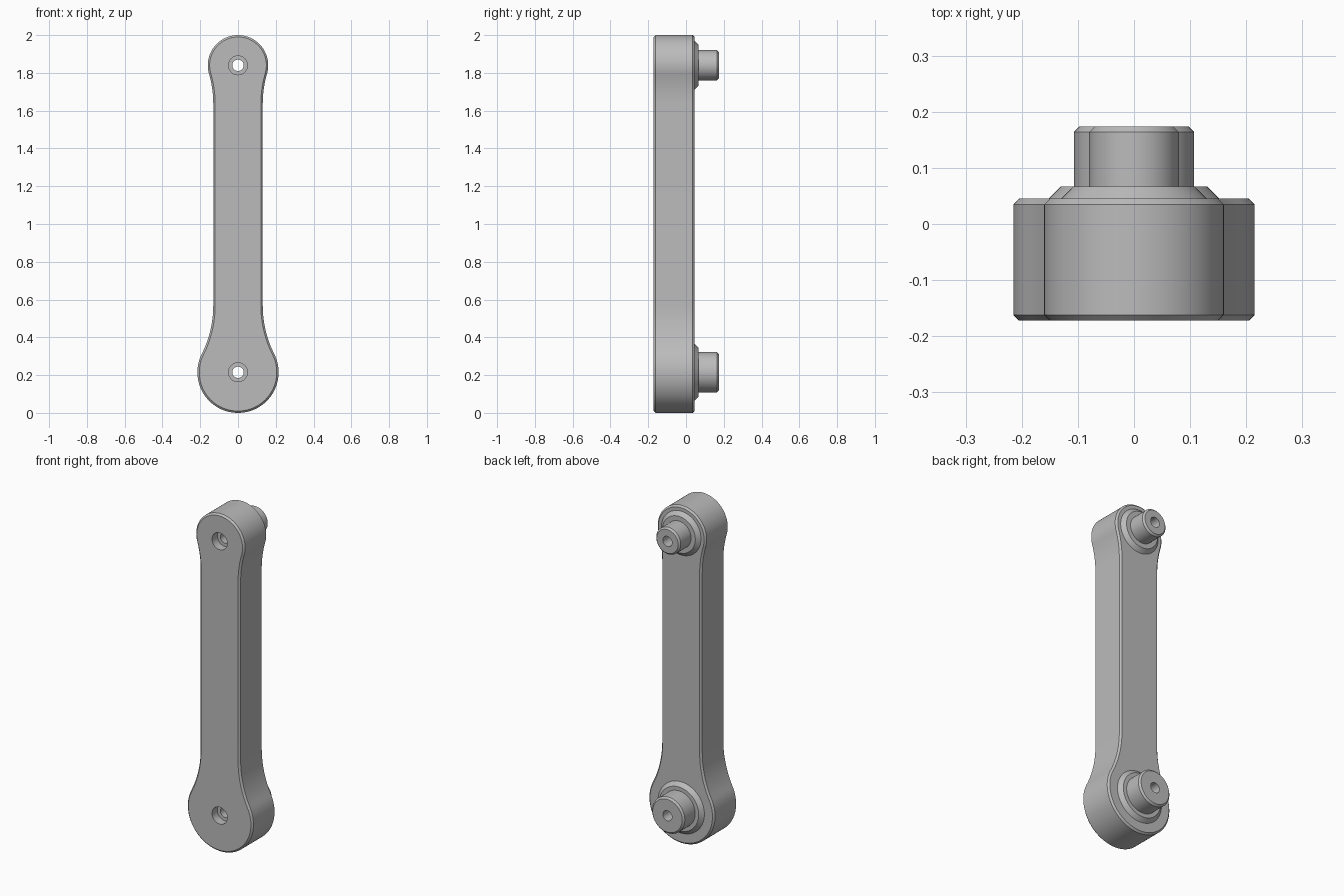
import bpy
import bmesh
from math import sin, cos, pi, atan2, sqrt, radians

default = bpy.data.objects.get("Cube")
if default:
    bpy.data.objects.remove(default, do_unlink=True)

# Main dimensions
FRONT, BACK, TIP = -0.172, 0.045, 0.174
BIG_Z, BIG_R = 0.215, 0.215
SMALL_Z, SMALL_R = 1.84, 0.16
HALF_WIDTH, FILLET = 0.131, 0.57
BORE, COUNTERBORE, DEPTH = 0.03, 0.05, 0.05
CHAMFER = 0.01

metal = bpy.data.materials.new("grey metal")
metal.use_nodes = True
GREY = (0.5, 0.5, 0.5, 1)
metal.diffuse_color = GREY
metal.node_tree.nodes["Principled BSDF"].inputs["Base Color"].default_value = GREY


def finish(bm, name):
    bmesh.ops.recalc_face_normals(bm, faces=bm.faces)
    mesh = bpy.data.meshes.new(name)
    bm.to_mesh(mesh)
    bm.free()
    mesh.materials.append(metal)
    obj = bpy.data.objects.new(name, mesh)
    bpy.context.collection.objects.link(obj)
    return obj


def smooth(obj):
    bpy.ops.object.select_all(action="DESELECT")
    obj.select_set(True)
    bpy.context.view_layer.objects.active = obj
    bpy.ops.object.shade_smooth_by_angle(angle=radians(30))


def bridge(bm, rings):
    for a, b in zip(rings, rings[1:]):
        for i in range(len(a)):
            j = (i + 1) % len(a)
            bm.faces.new((a[i], a[j], b[j], b[i]))


def lathe(name, profile, z, closed=False, segments=64):
    """Turn (radius, y) points around a y-directed axis at height z."""
    bm = bmesh.new()
    angles = [2 * pi * i / segments for i in range(segments)]
    rings = [[bm.verts.new((r * cos(a), y, z + r * sin(a))) for a in angles]
             for r, y in profile]
    bridge(bm, rings)
    if closed:
        bm.faces.new(rings[0])
        bm.faces.new(rings[-1])
    return finish(bm, name)


def half_end(z, radius, way, inset):
    """Right-hand outline of one rounded end: tip, round, fillet to the shaft."""
    r, w, f = radius - inset, HALF_WIDTH - inset, FILLET + inset
    fx = w + f
    dz = sqrt((r + f) ** 2 - fx ** 2)
    turn = pi / 2 + atan2(dz, fx)
    pts = []
    for i in range(33):
        a = turn * i / 32
        pts.append((r * sin(a), z - way * r * cos(a)))
    start = atan2(dz, fx)
    for i in range(1, 17):
        a = start * (1 - i / 16)
        pts.append((fx - f * cos(a), z + way * (dz - f * sin(a))))
    return pts


def outline(inset):
    low = half_end(BIG_Z, BIG_R, 1, inset)
    high = half_end(SMALL_Z, SMALL_R, -1, inset)
    right = low + high[::-1]
    return right + [(-x, z) for x, z in right[-2:0:-1]]


# Arm plate with chamfered rims
bm = bmesh.new()
rings = []
for y, inset in ((FRONT, CHAMFER), (FRONT + CHAMFER, 0),
                 (BACK - CHAMFER, 0), (BACK, CHAMFER)):
    rings.append([bm.verts.new((x, y, z)) for x, z in outline(inset)])
bridge(bm, rings)
bm.faces.new(rings[0])
bm.faces.new(rings[-1])
arm = finish(bm, "arm")

# Stepped bolt holes cut through the arm
cutters = []
for z in (BIG_Z, SMALL_Z):
    step = FRONT + DEPTH
    cutter = lathe("hole_cutter", [(COUNTERBORE, FRONT - 0.1), (COUNTERBORE, step),
                                   (BORE, step), (BORE, TIP)], z, closed=True)
    cutter.hide_render = True
    cutters.append(cutter)
    mod = arm.modifiers.new("hole", "BOOLEAN")
    mod.operation = "DIFFERENCE"
    mod.solver = "EXACT"
    mod.object = cutter
bpy.context.view_layer.update()
evaluated = arm.evaluated_get(bpy.context.evaluated_depsgraph_get())
cut_mesh = bpy.data.meshes.new_from_object(evaluated)
arm.modifiers.clear()
arm.data = cut_mesh
for cutter in cutters:
    bpy.data.objects.remove(cutter, do_unlink=True)
smooth(arm)

# Conical bosses with hollow pins on the back
for name, z, pin, boss in (("lower_pin", BIG_Z, 0.107, 0.13),
                           ("upper_pin", SMALL_Z, 0.08, 0.108)):
    rise = 0.022
    profile = [(boss + rise, BACK), (boss, BACK + rise), (pin, BACK + rise),
               (pin, TIP - CHAMFER), (pin - CHAMFER, TIP), (BORE, TIP), (BORE, BACK)]
    smooth(lathe(name, profile, z))
